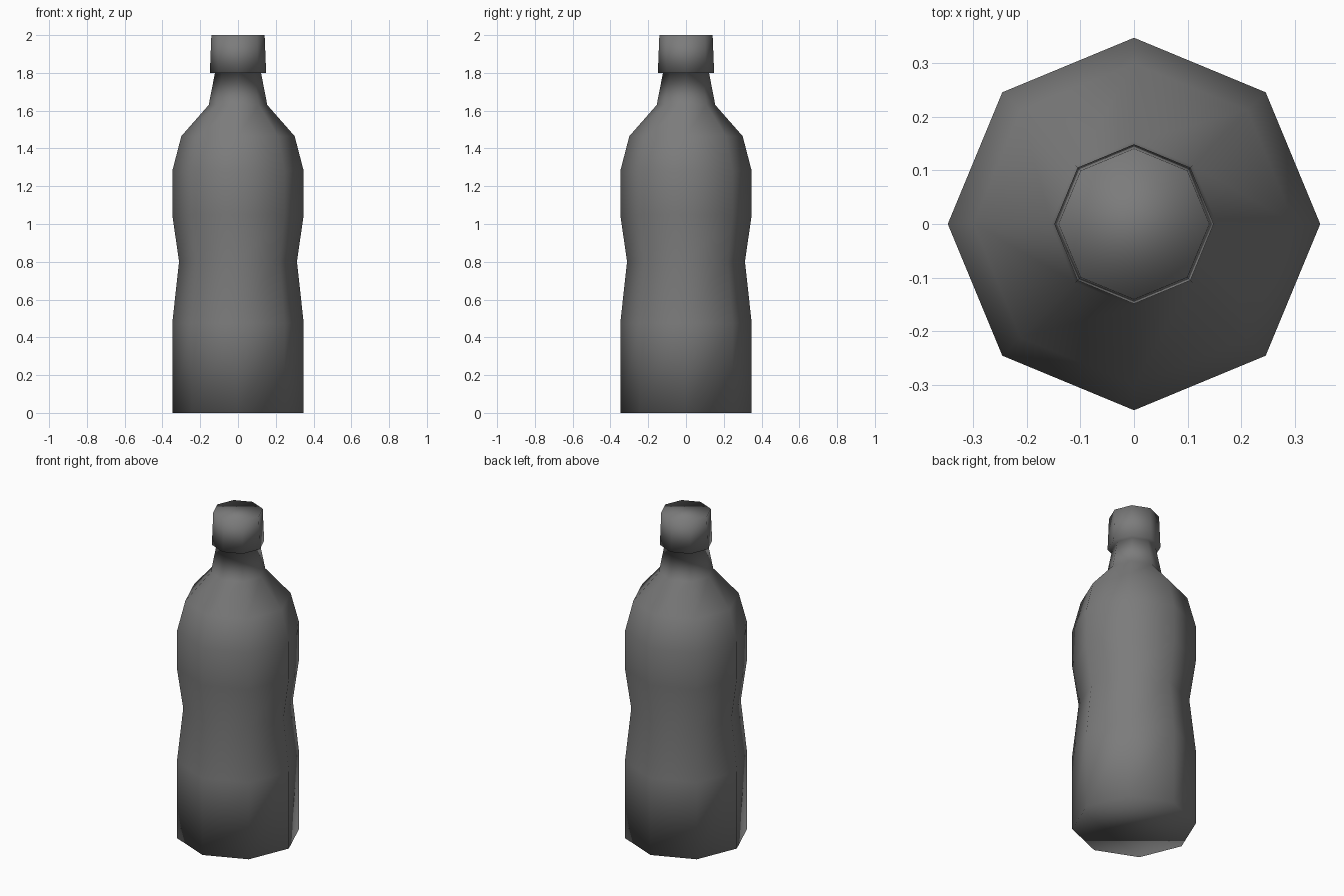
import bpy
import bmesh
from math import cos, sin, tau

cube = bpy.data.objects.get("Cube")
if cube:
    bpy.data.objects.remove(cube, do_unlink=True)

SIDES = 8

# One dark grey for the whole bottle
grey = bpy.data.materials.new("dark grey")
grey.use_nodes = True
colour = (0.2, 0.2, 0.2, 1)
grey.diffuse_color = colour
grey.node_tree.nodes["Principled BSDF"].inputs["Base Color"].default_value = colour


def lathe(name, profile, material):
    """Turn (radius, height) points into a closed, smooth-shaded eight-sided solid."""
    bm = bmesh.new()
    rings = [[bm.verts.new((r * cos(tau * i / SIDES), r * sin(tau * i / SIDES), z))
              for i in range(SIDES)] for r, z in profile]
    for low, high in zip(rings, rings[1:]):
        for i in range(SIDES):
            j = (i + 1) % SIDES
            bm.faces.new((low[i], low[j], high[j], high[i]))
    bm.faces.new(rings[0][::-1])
    bm.faces.new(rings[-1])
    for face in bm.faces:
        face.smooth = True
    mesh = bpy.data.meshes.new(name)
    bm.to_mesh(mesh)
    bm.free()
    mesh.materials.append(material)
    obj = bpy.data.objects.new(name, mesh)
    bpy.context.collection.objects.link(obj)
    return obj


# Base, waist, shoulder and neck, then the flared cap
body = [(0.348, 0), (0.348, 0.475), (0.312, 0.8), (0.348, 1.05),
        (0.348, 1.28), (0.3, 1.465), (0.155, 1.63), (0.122, 1.8)]
cap = [(0.149, 1.8), (0.141, 2.0)]
lathe("bottle_with_cap", body + cap, grey)
